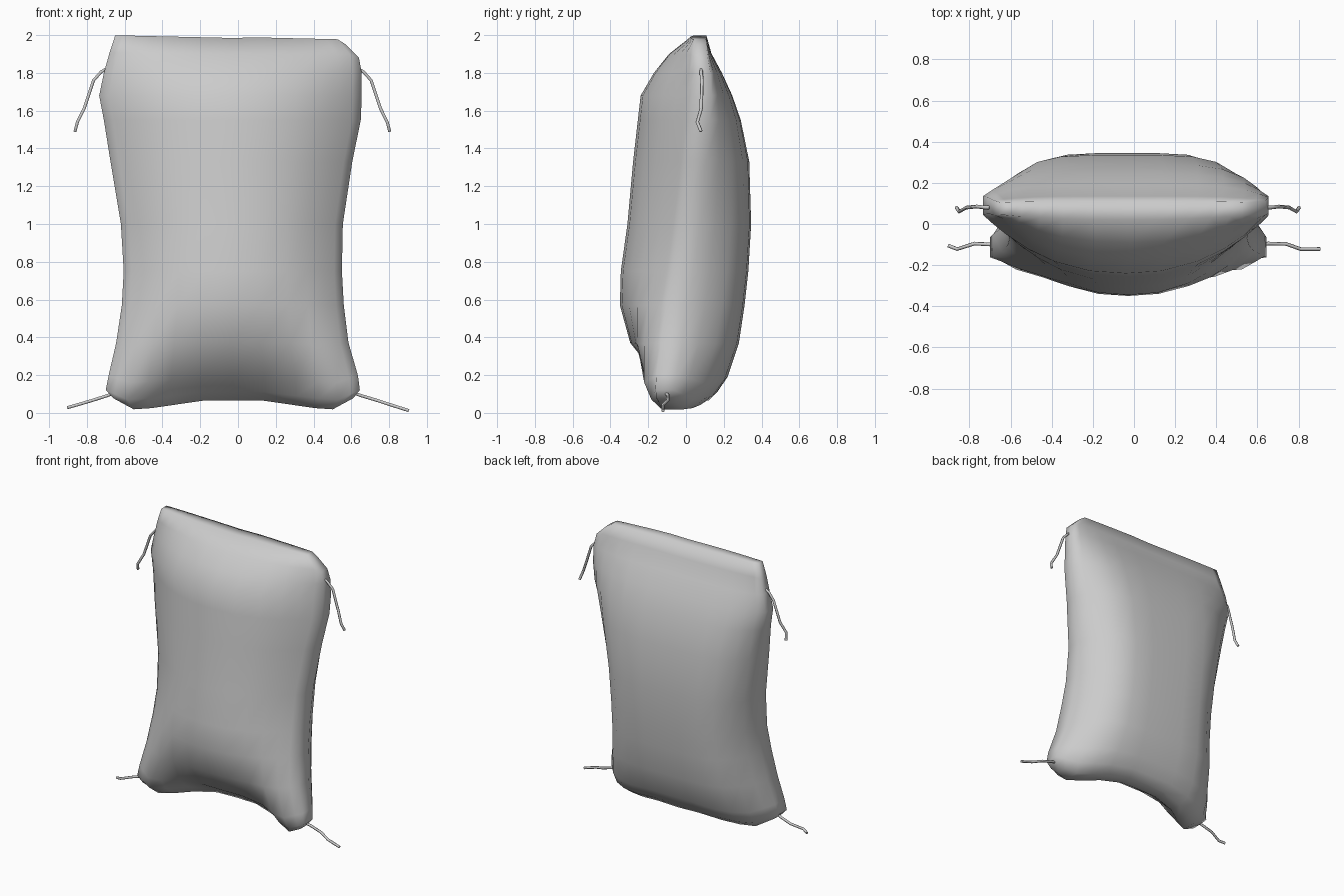
import bpy, bmesh, math

# Rows up the cushion: z, left x, right x, side y, half side width, front y, back y, corner bulge, back squareness
ROWS = [
    (0.065, -0.66, 0.61, -0.11, 0.03, 0.03, 0.12, 0.05, 2.2),
    (0.11, -0.70, 0.645, -0.10, 0.035, -0.03, 0.165, 0.09, 3.2),
    (0.19, -0.685, 0.635, -0.09, 0.04, -0.15, 0.22, 0.09, 4),
    (0.37, -0.645, 0.585, -0.07, 0.05, -0.295, 0.28, 0.045, 4.8),
    (0.57, -0.615, 0.56, -0.045, 0.055, -0.35, 0.31, 0.015, 5),
    (0.75, -0.605, 0.55, -0.015, 0.055, -0.345, 0.33, 0, 5),
    (1.00, -0.62, 0.555, 0.02, 0.055, -0.31, 0.345, 0, 5),
    (1.33, -0.675, 0.605, 0.055, 0.05, -0.28, 0.335, 0, 5),
    (1.55, -0.71, 0.65, 0.08, 0.045, -0.255, 0.29, 0, 5),
    (1.68, -0.735, 0.655, 0.09, 0.045, -0.24, 0.245, 0, 4.8),
    (1.80, -0.71, 0.655, 0.09, 0.04, -0.17, 0.19, 0, 4.8),
    (1.90, -0.68, 0.64, 0.08, 0.035, -0.09, 0.135, 0, 4.8),
    (1.985, -0.65, 0.57, 0.075, 0.03, 0.02, 0.11, 0, 4.8),
]
US = [-1, -0.93, -0.83, -0.68, -0.5, -0.25, 0, 0.25, 0.5, 0.68, 0.83, 0.93, 1]


def height(z, u):
    """Sag the lower corners and tilt the top edge."""
    a = abs(u)
    low = max(0, 1 - z / 0.4)
    dip = -0.055 * min(1, max(0, (a - 0.25) / 0.5)) if a <= 0.83 else -0.055 + 0.07 * (a - 0.83) / 0.17
    high = max(0, (z - 1.8) / 0.185)
    tilt = -0.014 * u + (0.006 if 0 < u < 1 else 0) - (0.02 if u == 1 else 0)
    return z + low * dip + high * tilt


# Stuffed cushion body
bm = bmesh.new()
rings = []
for z, xl, xr, ys, g, yf, yb, bulge, sq in ROWS:
    front, back = [], []
    for u in US:
        x = (xl + xr) / 2 + u * (xr - xl) / 2
        h = height(z, u)
        fy = ys - g + (yf - ys + g) * (1 - abs(u) ** 2.3)
        fy -= bulge * math.exp(-((abs(u) - 0.78) / 0.2) ** 2)
        by = ys + g + (yb - ys - g) * (1 - abs(u) ** sq)
        front.append(bm.verts.new((x, fy, h)))
        back.append(bm.verts.new((x, by, h)))
    rings.append(front + back[::-1])
n = len(rings[0])
for lo, hi in zip(rings, rings[1:]):
    for i in range(n):
        j = (i + 1) % n
        bm.faces.new((lo[i], lo[j], hi[j], hi[i]))
for ring in (rings[0], rings[-1]):
    for i in range(len(US) - 1):
        bm.faces.new((ring[i], ring[i + 1], ring[n - 2 - i], ring[n - 1 - i]))
bmesh.ops.recalc_face_normals(bm, faces=bm.faces)
for f in bm.faces:
    f.smooth = True
mesh = bpy.data.meshes.new("cushion")
bm.to_mesh(mesh)
bm.free()
cushion = bpy.data.objects.new("cushion", mesh)
bpy.context.collection.objects.link(cushion)


# Tie strings at the four corners
def string(name, pts):
    cu = bpy.data.curves.new(name, 'CURVE')
    cu.dimensions = '3D'
    cu.bevel_depth = 0.009
    cu.bevel_resolution = 1
    cu.use_fill_caps = True
    sp = cu.splines.new('POLY')
    sp.points.add(len(pts) - 1)
    for p, co in zip(sp.points, pts):
        p.co = (*co, 1)
    bpy.context.collection.objects.link(bpy.data.objects.new(name, cu))


UPPER = [(0.64, 0.08, 1.82), (0.665, 0.08, 1.805), (0.705, 0.085, 1.76),
         (0.755, 0.08, 1.61), (0.79, 0.06, 1.54), (0.803, 0.08, 1.49)]
LOWER = [(0.60, -0.11, 0.11), (0.65, -0.095, 0.092), (0.74, -0.097, 0.065),
         (0.81, -0.122, 0.042), (0.905, -0.122, 0.012)]
for side, sign, shift in (("right", 1, 0), ("left", -1, -0.06)):
    string("upper_string_" + side, [(sign * x + shift, y, z) for x, y, z in UPPER])
string("lower_string_right", LOWER)
string("lower_string_left", [(-0.65, -0.11, 0.11), (-0.69, -0.10, 0.092), (-0.775, -0.095, 0.065),
                             (-0.86, -0.122, 0.04), (-0.903, -0.105, 0.028)])
